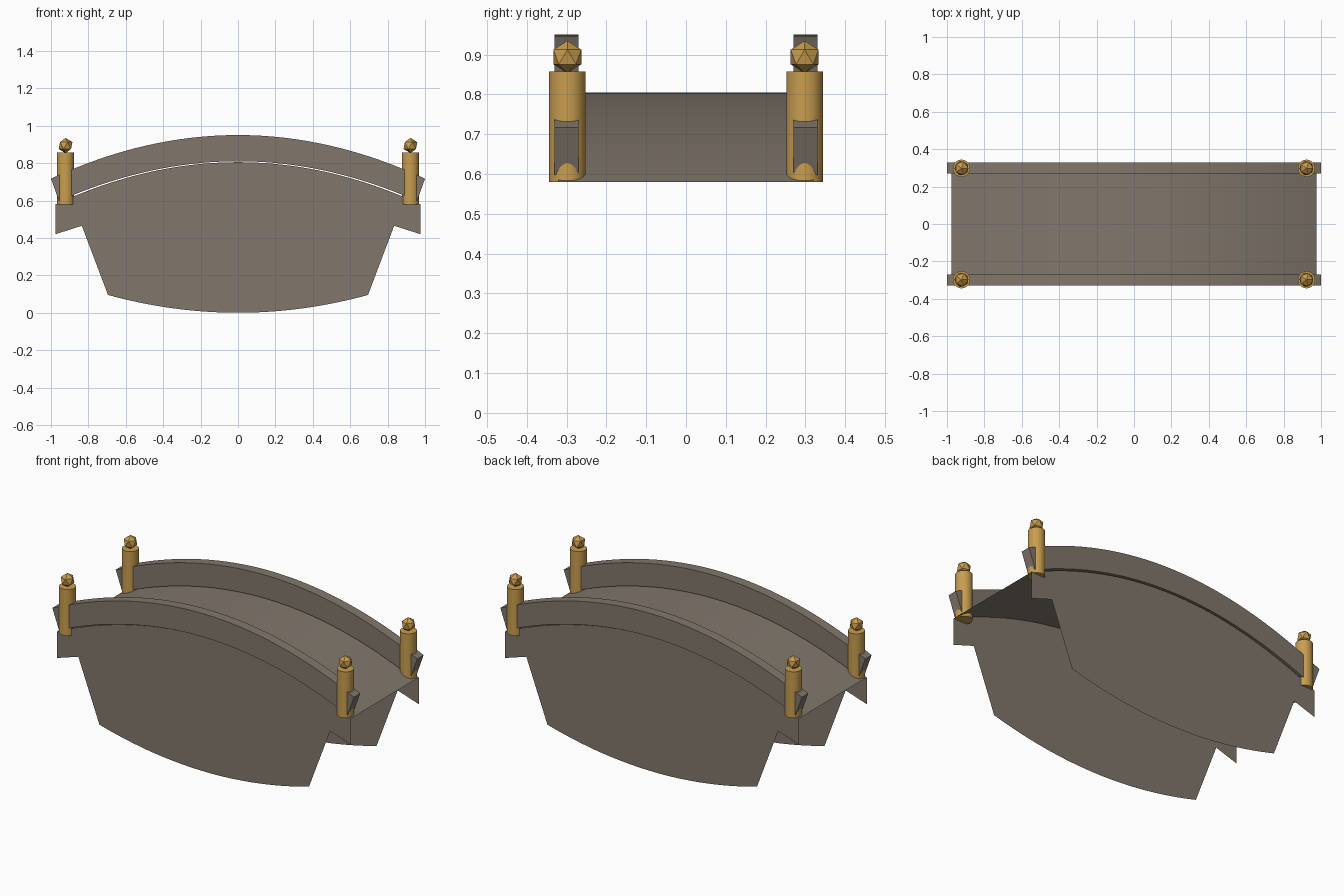
import bpy, bmesh, math

cube = bpy.data.objects.get("Cube")
if cube:
    bpy.data.objects.remove(cube, do_unlink=True)


def material(name, rgb):
    m = bpy.data.materials.new(name)
    m.use_nodes = True
    m.diffuse_color = (*rgb, 1)
    bsdf = m.node_tree.nodes["Principled BSDF"]
    bsdf.inputs["Base Color"].default_value = (*rgb, 1)
    bsdf.inputs["Roughness"].default_value = 0.8
    return m


STONE = material("warm grey stone", (0.22, 0.185, 0.15))
GOLD = material("gold", (0.58, 0.34, 0.08))
SEGMENTS = 32
STEPS = [-1 + 2 * i / SEGMENTS for i in range(SEGMENTS + 1)]
SIDES = ((-1, "front"), (1, "back"))


def arch(t, half, top, end):
    """Point (x, z) on a parabolic arch, t from -1 to 1."""
    return half * t, top - (top - end) * t * t


def finish(obj, mat, smooth=True):
    obj.data.materials.append(mat)
    bpy.ops.object.select_all(action="DESELECT")
    obj.select_set(True)
    bpy.context.view_layer.objects.active = obj
    if smooth:
        bpy.ops.object.shade_smooth_by_angle(angle=math.radians(35))


def build(name, bm, mat):
    mesh = bpy.data.meshes.new(name)
    bm.to_mesh(mesh)
    bm.free()
    obj = bpy.data.objects.new(name, mesh)
    bpy.context.collection.objects.link(obj)
    finish(obj, mat)


def sweep(name, section, mat, closed):
    """Join the cross-sections given by section(t) along the span."""
    bm = bmesh.new()
    rings = [[bm.verts.new(p) for p in section(t)] for t in STEPS]
    n = len(rings[0])
    for a, b in zip(rings, rings[1:]):
        for i in range(n if closed else n - 1):
            j = (i + 1) % n
            bm.faces.new((a[i], b[i], b[j], a[j]))
    if closed:
        bm.faces.new(rings[0])
        bm.faces.new(rings[-1][::-1])
        bmesh.ops.recalc_face_normals(bm, faces=bm.faces)
    build(name, bm, mat)


# Arched walkway sheet
def deck_section(t):
    x, z = arch(t, 0.975, 0.805, 0.58)
    return [(x, 0.32, z), (x, -0.32, z)]


sweep("deck", deck_section, STONE, False)
deck = bpy.data.objects["deck"]
if deck.data.polygons[0].normal.z < 0:
    deck.data.flip_normals()

for side, label in SIDES:
    # Curved parapet with splayed ends
    def rail_section(t):
        xb, zb = arch(t, 0.957, 0.81, 0.597)
        xt, zt = arch(t, 1.0, 0.95, 0.717)
        inner, outer = side * 0.27, side * 0.33
        return [(xb, inner, zb), (xb, outer, zb), (xt, outer, zt), (xt, inner, zt)]

    sweep(label + "_rail", rail_section, STONE, True)

    # Thin side wall: deck line above, stepped abutments and bowed bottom
    outline = [arch(t, 0.975, 0.805, 0.58) for t in STEPS]
    outline += [(0.975, 0.42), (0.835, 0.465)]
    outline += [arch(-t, 0.695, 0.0, 0.095) for t in STEPS]
    outline += [(-0.835, 0.465), (-0.975, 0.42)]
    bm = bmesh.new()
    wall = bm.faces.new([bm.verts.new((x, side * 0.32, z)) for x, z in outline])
    wall.normal_update()
    if wall.normal.y * side < 0:
        wall.normal_flip()
    bmesh.ops.triangulate(bm, faces=[wall])
    build(label + "_side_wall", bm, STONE)

    # End posts with faceted ball finials
    for end, hand in ((-1, "right"), (1, "left")):
        x, y = end * 0.922, side * 0.298
        bpy.ops.mesh.primitive_cylinder_add(
            vertices=32, radius=0.046, depth=0.277, location=(x, y, 0.7185))
        post = bpy.context.object
        post.name = f"{label}_{hand}_post"
        finish(post, GOLD)
        bpy.ops.mesh.primitive_ico_sphere_add(
            subdivisions=1, radius=0.041, location=(x, y, 0.894))
        ball = bpy.context.object
        ball.name = f"{label}_{hand}_finial"
        finish(ball, GOLD, smooth=False)
